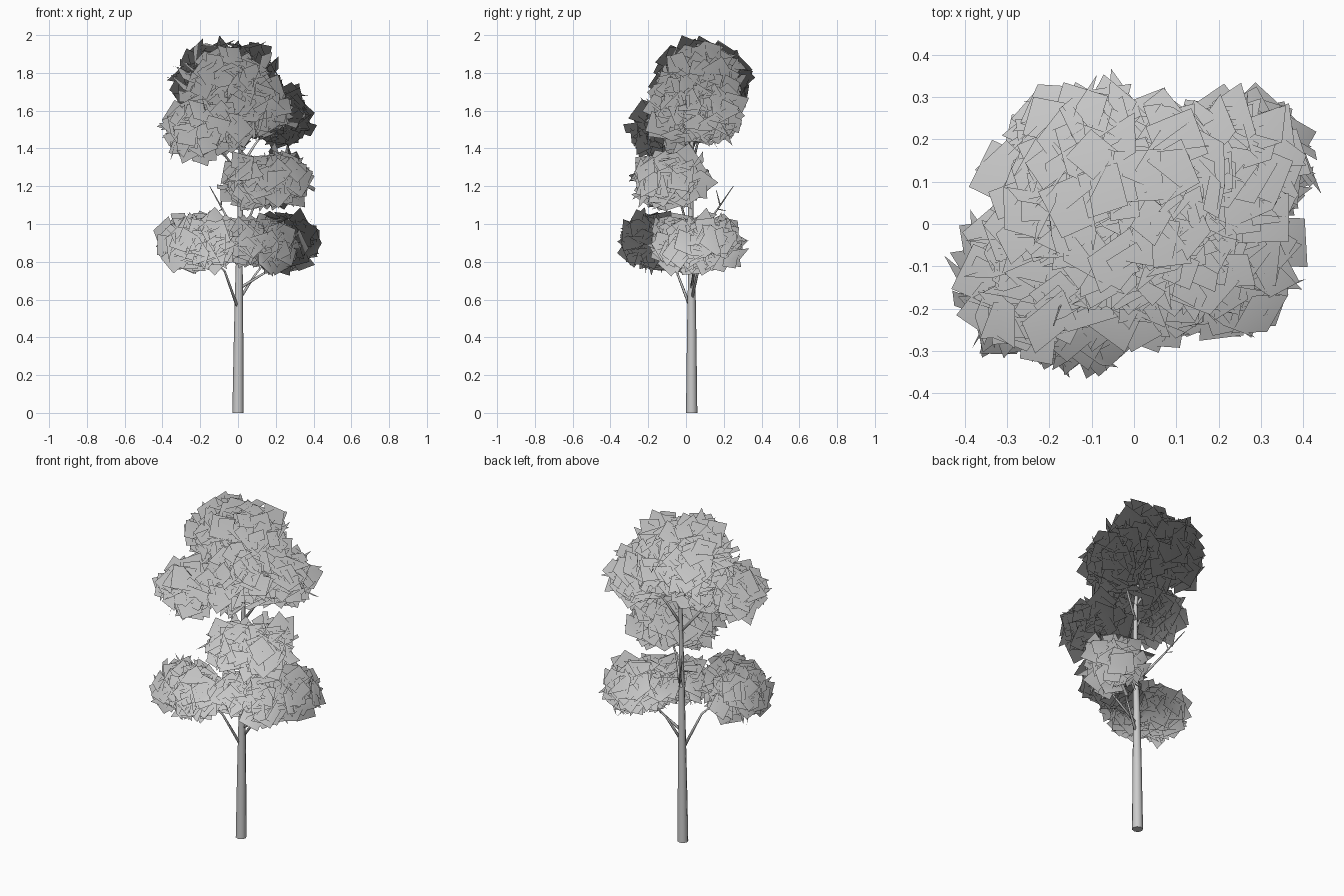
import bpy, bmesh, math, random
from mathutils import Vector

if "Cube" in bpy.data.objects:
    bpy.data.objects.remove(bpy.data.objects["Cube"])

random.seed(7)
CENTRE = Vector((0, 0, 0.5))


def tube(name, points, sides=8):
    """Tapered tube through (x, y, z, radius) points."""
    bm = bmesh.new()
    rings = []
    for i, p in enumerate(points):
        a = Vector(points[max(i - 1, 0)][:3])
        b = Vector(points[min(i + 1, len(points) - 1)][:3])
        d = (b - a).normalized()
        if i == 0 and p[2] == 0:
            d = Vector((0, 0, 1))
        u = d.cross(Vector((0, 1, 0))).normalized()
        v = d.cross(u)
        rings.append([bm.verts.new(Vector(p[:3]) + p[3] * (
            u * math.cos(math.tau * k / sides) + v * math.sin(math.tau * k / sides)))
            for k in range(sides)])
    for r, s in zip(rings, rings[1:]):
        for k in range(sides):
            j = (k + 1) % sides
            bm.faces.new((r[k], r[j], s[j], s[k]))
    bm.faces.new(rings[0][::-1])
    bm.faces.new(rings[-1])
    bmesh.ops.recalc_face_normals(bm, faces=bm.faces)
    me = bpy.data.meshes.new(name)
    bm.to_mesh(me)
    bm.free()
    for f in me.polygons:
        f.use_smooth = abs(f.normal.z) < 0.9
    ob = bpy.data.objects.new(name, me)
    bpy.context.collection.objects.link(ob)


def leaf_clump(name, centre, radii, count):
    """Square leaf cards spread through the outer part of an ellipsoid."""
    bm = bmesh.new()
    c, r = Vector(centre), Vector(radii)
    for i in range(count):
        z = 1 - 2 * (i + 0.5) / count
        a = i * 2.39996 + random.uniform(-0.3, 0.3)
        w = math.sqrt(1 - z * z)
        out = Vector((w * math.cos(a), w * math.sin(a), z))
        h = random.uniform(0.035, 0.065)
        depth = random.uniform(0.45, 1.0)
        p = c + Vector([o * (q - 0.035) * depth for o, q in zip(out, r)])
        n = (out + 0.9 * Vector([random.gauss(0, 1) for _ in range(3)])).normalized()
        # wind every card so that it faces away from the crown centre
        if n.dot(p - CENTRE) < 0:
            n = -n
        u = n.orthogonal().normalized()
        v = n.cross(u)
        t = random.uniform(0, math.tau)
        u, v = u * math.cos(t) + v * math.sin(t), v * math.cos(t) - u * math.sin(t)
        bm.faces.new([bm.verts.new(p + h * (sx * u + sy * v))
                      for sx, sy in ((-1, -1), (1, -1), (1, 1), (-1, 1))])
    me = bpy.data.meshes.new(name)
    bm.to_mesh(me)
    bm.free()
    # foliage shading normals point away from the crown centre
    me.polygons.foreach_set("use_smooth", [True] * len(me.polygons))
    me.normals_split_custom_set_from_vertices(
        [(v.co - CENTRE).normalized() for v in me.vertices])
    ob = bpy.data.objects.new(name, me)
    bpy.context.collection.objects.link(ob)


# trunk, gently curving up into the crown
tube("trunk", [(0, 0.03, 0, 0.03), (0.003, 0.03, 0.4, 0.025), (0.006, 0.03, 0.75, 0.019),
               (0.012, 0.025, 1.05, 0.014), (0.015, 0.03, 1.4, 0.011), (-0.02, 0.05, 1.8, 0.004)])

# leaf clumps: centre, radii, card count
clumps = {
    "leaves_low_left": ((-0.25, -0.13, 0.90), (0.19, 0.20, 0.17), 200),
    "leaves_low_left_inner": ((-0.15, -0.20, 0.91), (0.16, 0.16, 0.17), 130),
    "leaves_low_right": ((0.25, 0.13, 0.90), (0.19, 0.20, 0.17), 200),
    "leaves_low_right_inner": ((0.18, -0.01, 0.90), (0.16, 0.17, 0.17), 130),
    "leaves_low_front": ((0.04, -0.08, 0.91), (0.13, 0.12, 0.15), 80),
    "leaves_middle": ((0.22, -0.07, 1.24), (0.18, 0.22, 0.17), 200),
    "leaves_middle_front": ((0.05, -0.14, 1.23), (0.16, 0.16, 0.155), 110),
    "leaves_upper_left": ((-0.23, -0.13, 1.50), (0.18, 0.19, 0.17), 170),
    "leaves_upper_inner": ((-0.05, -0.05, 1.52), (0.17, 0.18, 0.17), 120),
    "leaves_upper_right": ((0.22, 0.12, 1.58), (0.18, 0.20, 0.185), 180),
    "leaves_upper_front": ((0.12, -0.03, 1.60), (0.17, 0.18, 0.18), 120),
    "leaves_top": ((-0.02, 0.08, 1.76), (0.28, 0.27, 0.235), 340),
    "leaves_top_left": ((-0.19, 0.11, 1.75), (0.17, 0.24, 0.21), 140),
}
for name, (c, r, n) in clumps.items():
    leaf_clump(name, c, r, n)

# branches from the trunk into each clump
branches = [
    ((0.005, 0.03, 0.54), (-0.07, -0.05, 0.75), (-0.24, -0.17, 0.93)),
    ((0.008, 0.03, 0.60), (0.09, 0.06, 0.73), (0.25, 0.15, 0.93)),
    ((0.01, 0.03, 0.66), (0.14, 0.04, 0.74), (0.28, 0.04, 0.84)),
    ((0.01, 0.03, 0.90), (0.08, -0.02, 1.08), (0.21, -0.08, 1.27)),
    ((0.01, 0.03, 0.92), (-0.06, 0.14, 1.04), (-0.15, 0.25, 1.20)),
    ((0.015, 0.03, 1.25), (-0.08, -0.04, 1.38), (-0.24, -0.15, 1.55)),
    ((0.015, 0.03, 1.30), (0.09, 0.06, 1.42), (0.23, 0.14, 1.60)),
    ((0.01, 0.03, 1.40), (-0.08, 0.08, 1.58), (-0.20, 0.14, 1.80)),
]
for i, (a, b, c) in enumerate(branches):
    tube(f"branch_{i + 1}", [(*a, 0.009), (*b, 0.006), (*c, 0.002)], 5)

# bare twigs
twigs = [
    ((-0.08, 0.165, 1.08), (-0.10, 0.21, 1.07)),
    ((-0.09, 0.18, 1.10), (-0.08, 0.16, 1.18)),
    ((0.0, 0.03, 1.02), (-0.08, 0.0, 1.02)),
    ((-0.15, -0.12, 1.50), (-0.19, -0.24, 1.67)),
]
for i, (a, b) in enumerate(twigs):
    tube(f"twig_{i + 1}", [(*a, 0.004), (*b, 0.0015)], 4)
